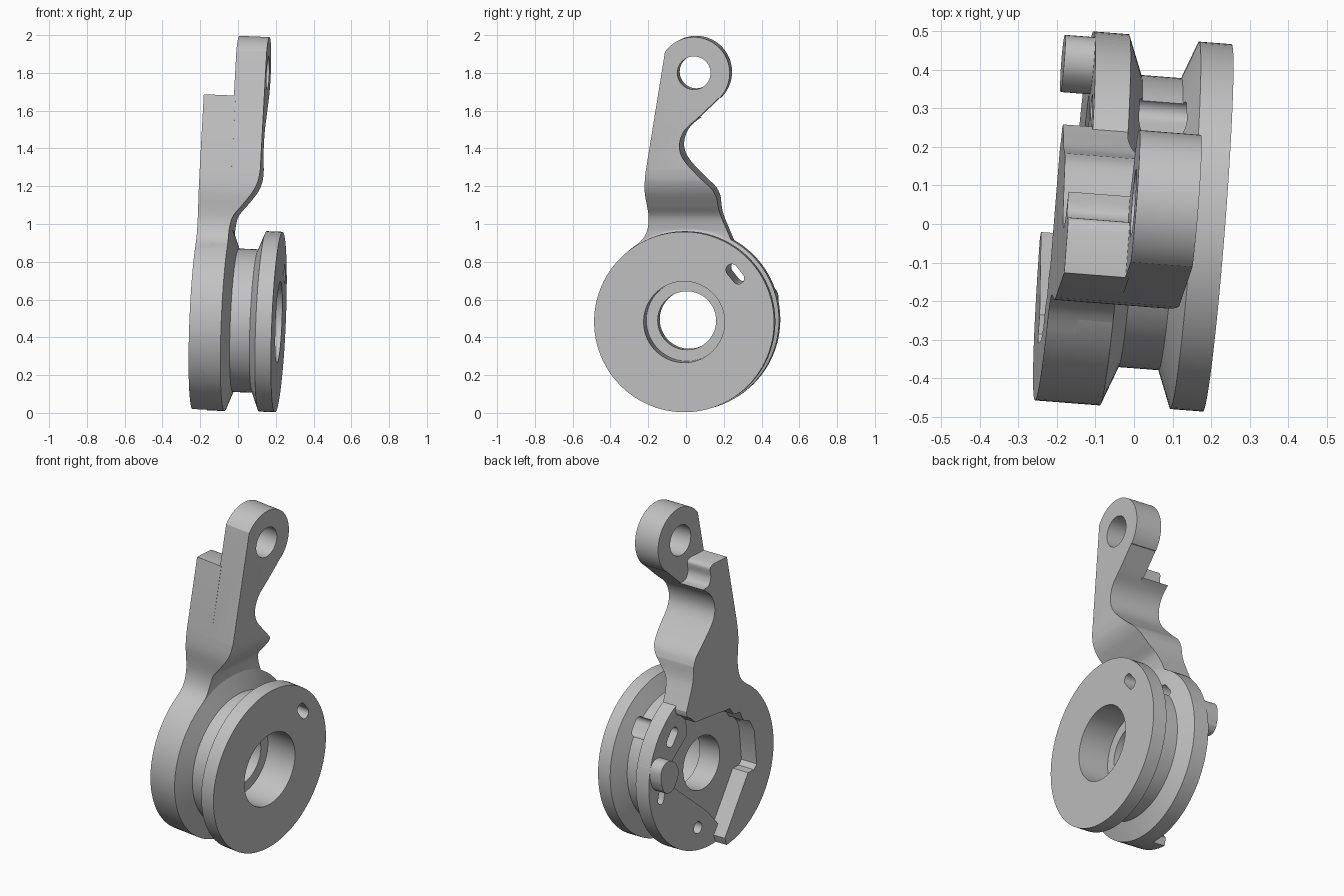
import bpy, bmesh, math
from mathutils import Matrix, Vector

if "Cube" in bpy.data.objects:
    bpy.data.objects.remove(bpy.data.objects["Cube"])

# Local frame: u along the pulley axle (0 = right face), then y and z; slightly tilted in the world
U = Vector((1, -0.078, -0.042)).normalized()
W = Vector((0.042, 0, 1)).normalized()
V = W.cross(U).normalized()
W = U.cross(V)
TILT = Matrix((U, V, W)).transposed().to_4x4()
TILT.translation = Vector((0.216, -0.01, 0.481))

metal = bpy.data.materials.new("grey metal")
metal.diffuse_color = (0.54, 0.54, 0.54, 1)
metal.use_nodes = True
metal.node_tree.nodes["Principled BSDF"].inputs["Base Color"].default_value = metal.diffuse_color


def finish(name, bm, helper=False):
    bmesh.ops.remove_doubles(bm, verts=bm.verts, dist=1e-5)
    bmesh.ops.recalc_face_normals(bm, faces=bm.faces)
    me = bpy.data.meshes.new(name)
    bm.to_mesh(me)
    bm.free()
    me.transform(TILT)
    me.materials.append(metal)
    ob = bpy.data.objects.new(name, me)
    bpy.context.collection.objects.link(ob)
    ob.hide_render = helper
    return ob


def prism(name, outline, u0, u1, helper=False):
    """Extrude a (y, z) outline along the axle."""
    bm = bmesh.new()
    f = bm.faces.new([bm.verts.new((u0, y, z)) for y, z in outline])
    r = bmesh.ops.extrude_face_region(bm, geom=[f])
    vs = [g for g in r["geom"] if isinstance(g, bmesh.types.BMVert)]
    bmesh.ops.translate(bm, verts=vs, vec=(u1 - u0, 0, 0))
    return finish(name, bm, helper)


def lathe(name, profile, n=96):
    """Revolve a closed (u, radius) profile around the axle."""
    bm = bmesh.new()
    rings = [[bm.verts.new((u, r * math.cos(a), r * math.sin(a))) for u, r in profile]
             for a in (2 * math.pi * i / n for i in range(n))]
    m = len(profile)
    for i in range(n):
        p, q = rings[i], rings[(i + 1) % n]
        for j in range(m):
            k = (j + 1) % m
            bm.faces.new((p[j], p[k], q[k], q[j]))
    return finish(name, bm)


def arc(cy, cz, r, a0, a1, n):
    return [(cy + r * math.cos(math.radians(a0 + (a1 - a0) * i / n)),
             cz + r * math.sin(math.radians(a0 + (a1 - a0) * i / n))) for i in range(n + 1)]


def spline(pts, n=6):
    """Smooth curve through the points."""
    p = [Vector(q) for q in [pts[0]] + pts + [pts[-1]]]
    out = []
    for a, b, c, d in zip(p, p[1:], p[2:], p[3:]):
        for i in range(n):
            t = i / n
            out.append(tuple(0.5 * (2 * b + (c - a) * t + (2 * a - 5 * b + 4 * c - d) * t * t
                                    + (3 * b - a - 3 * c + d) * t ** 3)))
    return out + [tuple(pts[-1])]


def slot(a, b, r):
    """Rounded slot outline between two points."""
    t = math.degrees(math.atan2(b[1] - a[1], b[0] - a[0]))
    return arc(*a, r, t + 90, t + 270, 12) + arc(*b, r, t - 90, t + 90, 12)


def cut(ob, *tools):
    for tool in tools:
        m = ob.modifiers.new("cut", 'BOOLEAN')
        m.operation, m.object, m.solver = 'DIFFERENCE', tool, 'EXACT'
        bpy.context.view_layer.objects.active = ob
        bpy.ops.object.modifier_apply(modifier=m.name)


R = 0.483       # rear flange radius
LEFT = -0.437   # outer face of the thick plate

# Grooved pulley with stepped bore and rear flange
pulley = lathe("pulley", [(0, .215), (0, .478), (-.085, .478), (-.123, .38), (-.228, .38),
                          (-.268, R), (-.36, R), (-.36, .155), (-.19, .155), (-.19, .215)])

# Arm outline pieces
eye = (0.043, 1.315)
left_foot = spline([(-.31, .37), (-.235, .435), (-.208, .53), (-.221, .68), (-.215, .78)])
neck = spline([(.173, 1.18), (.068, 1.08), (-.007, 1.01), (-.034, .93), (-.012, .855),
               (.068, .765), (.135, .70), (.16, .65)])
right_foot = spline([(.16, .65), (.172, .565), (.205, .48), (.235, .41)])
upper = left_foot + arc(*eye, .19, 144, -45, 40) + neck + right_foot[1:] + [(0, .30)]
arm = prism("upper_arm", upper, -.277, -.116)

# Swept relief that thins the arm toward the pulley
relief = spline([(-.116, .80), (-.125, .74), (-.152, .68), (-.204, .61), (-.25, .55),
                 (-.267, .48), (-.268, .42)]) + [(-.268, .1), (.1, .1), (.1, .80)]
bm = bmesh.new()
f = bm.faces.new([bm.verts.new((u, -.8, z)) for u, z in relief])
r = bmesh.ops.extrude_face_region(bm, geom=[f])
bmesh.ops.translate(bm, verts=[g for g in r["geom"] if isinstance(g, bmesh.types.BMVert)],
                    vec=(0, 1.6, 0))
relief_tool = finish("relief_cutter", bm, True)
eye_tool = prism("eye_cutter", arc(*eye, .088, 0, 352.5, 47), -.8, .4, True)
cut(arm, relief_tool, eye_tool)

# Thick plate: stop lug, lower arm and the wall curling round the front of the flange
lug_top = spline([(-.035, 1.188), (-.008, 1.17), (-.01, 1.115), (.012, 1.075), (.06, 1.068)])
lower_neck = [p for p in neck if p[1] < 1.06]
pocket = spline([(.235, .41), (.228, .375), (.20, .36), (.165, .325)]) + [
    (-.13, .30), (-.16, .255), (-.21, .25), (-.24, .19), (-.29, .17), (-.325, .10),
    (-.335, -.10), (-.31, -.125), (-.26, -.125), (-.07, -.40), (-.045, -.435), (-.055, -.47)]
wall = arc(0, 0, R, 263, 130, 40)
plate = prism("arm_plate", left_foot + [(-.151, 1.188)] + lug_top + lower_neck
              + right_foot[1:] + pocket[1:] + wall[:-1], LEFT, -.268)

# Rounded stop peg on the rear edge of the flange
peg = prism("stop_peg", spline([(.45, .02), (.42, -.005), (.37, .0), (.325, .06), (.325, .12),
                               (.37, .17), (.425, .175), (.462, .14), (.467, .075), (.45, .02)])[:-1],
            LEFT, -.272)

# Cable slot right through, shallow hub pocket, and two small holes in the rear flange
cable = prism("cable_slot_cutter", slot((.253, .277), (.288, .233), .031), -.6, .2, True)
side = prism("side_slot_cutter", slot((.375, -.04), (.385, -.075), .025), -.6, -.26, True)
pinhole = prism("pin_hole_cutter", arc(.085, -.345, .034, 0, 345, 23), -.6, -.28, True)
hub = prism("hub_pocket_cutter", [(.15, .335), (.15, .22), (.29, .11), (.32, 0), (0, -.28),
                                  (-.09, -.39), (-.30, -.14), (-.345, -.10), (-.335, .11),
                                  (-.25, .20), (-.13, .31)], -.5, -.33, True)
cut(pulley, cable, side, pinhole, hub)

for ob in list(bpy.context.scene.objects):
    bpy.ops.object.select_all(action='DESELECT')
    if ob.hide_render:
        ob.hide_set(True)
        continue
    ob.select_set(True)
    bpy.context.view_layer.objects.active = ob
    bpy.ops.object.shade_smooth_by_angle(angle=math.radians(28))
